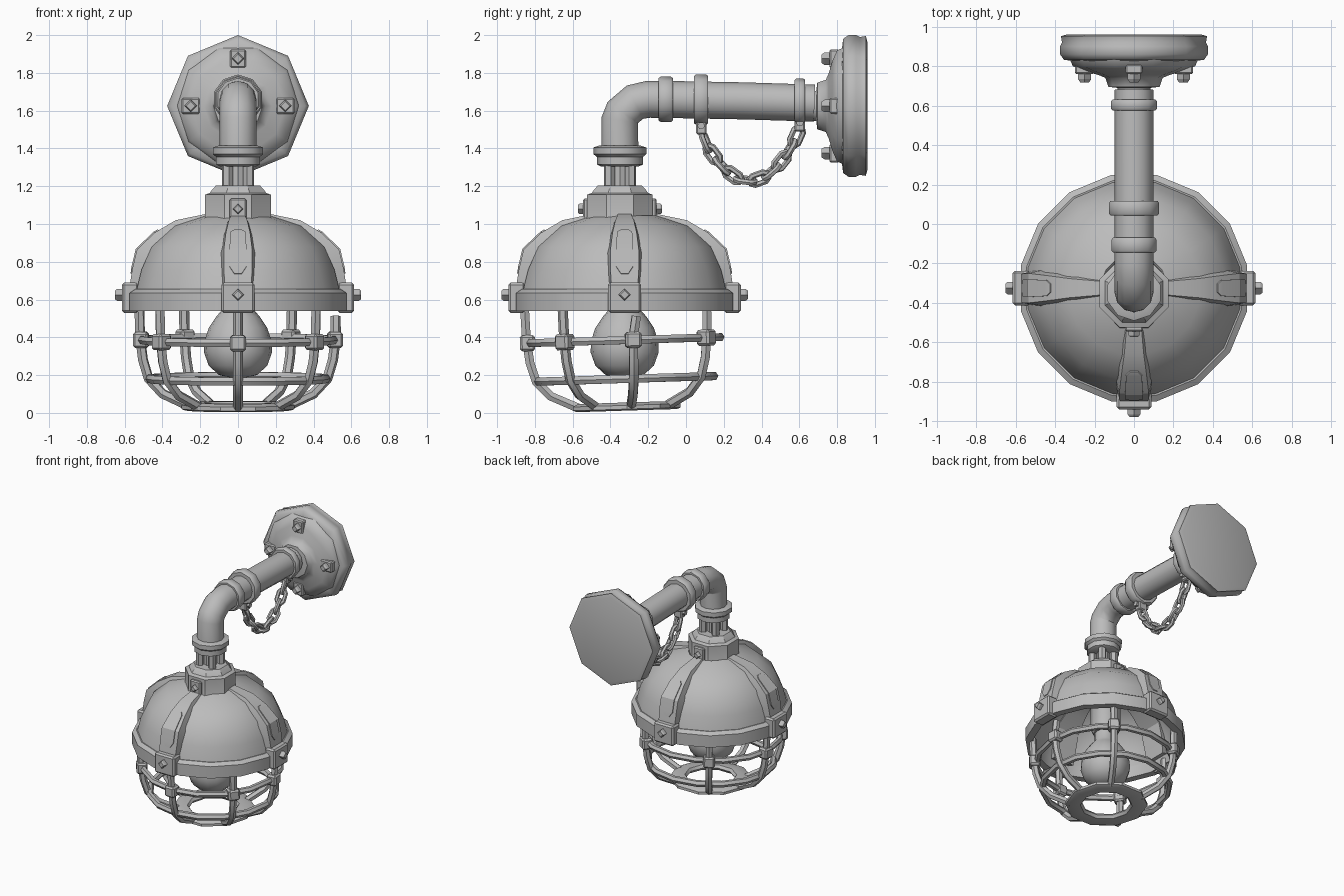
import bpy, bmesh, math
from mathutils import Matrix, Vector

if "Cube" in bpy.data.objects:
    bpy.data.objects.remove(bpy.data.objects["Cube"], do_unlink=True)

metal = bpy.data.materials.new("plain_grey")
metal.use_nodes = True
GREY = (0.5, 0.5, 0.5, 1)
metal.diffuse_color = GREY
metal.node_tree.nodes["Principled BSDF"].inputs["Base Color"].default_value = GREY

T = Matrix.Translation
def turn(deg, axis="Z"):
    return Matrix.Rotation(math.radians(deg), 4, axis)

ALONG_Y = turn(-90, "X")   # sends local z to +y
ALONG_X = turn(90, "Y")    # sends local z to +x


def finish(name, mesh, angle=40):
    mesh.materials.clear()
    mesh.materials.append(metal)
    mesh.shade_smooth()
    mesh.set_sharp_from_angle(angle=math.radians(angle))
    ob = bpy.data.objects.new(name, mesh)
    bpy.context.collection.objects.link(ob)
    return ob


def from_bmesh(name, bm, matrix, angle=40):
    bmesh.ops.transform(bm, matrix=matrix, verts=bm.verts)
    bmesh.ops.recalc_face_normals(bm, faces=bm.faces)
    mesh = bpy.data.meshes.new(name)
    bm.to_mesh(mesh)
    bm.free()
    return finish(name, mesh, angle)


def loft(name, rings, matrix=Matrix(), loop=False, angle=40):
    """Skin a list of equal rings; cap the ends unless the rings loop."""
    bm = bmesh.new()
    vs = [[bm.verts.new(p) for p in ring] for ring in rings]
    n = len(vs[0])
    for i in range(len(vs) if loop else len(vs) - 1):
        a, b = vs[i], vs[(i + 1) % len(vs)]
        for k in range(n):
            bm.faces.new((a[k], a[(k + 1) % n], b[(k + 1) % n], b[k]))
    if not loop:
        bm.faces.new(vs[0])
        bm.faces.new(vs[-1])
    return from_bmesh(name, bm, matrix, angle)


def lathe(name, profile, sides, matrix=Matrix(), flat=False, loop=False, angle=40):
    """Turn (radius, height) points; flat puts a side, not a corner, on the axes."""
    rings = []
    for r, z in profile:
        angs = [2 * math.pi * (k + 0.5 * flat) / sides for k in range(sides)]
        rings.append([(r * math.cos(a), r * math.sin(a), z) for a in angs])
    return loft(name, rings, matrix, loop, angle)


def box(name, size, matrix, bevel=0.008):
    bm = bmesh.new()
    bmesh.ops.create_cube(bm, size=1, matrix=Matrix.Diagonal((*size, 1)))
    bmesh.ops.bevel(bm, geom=bm.edges[:], offset=bevel, segments=1, affect="EDGES")
    return from_bmesh(name, bm, matrix, 25)


def tube(name, points, radius, matrix=Matrix(), cyclic=False, res=1):
    curve = bpy.data.curves.new(name, "CURVE")
    curve.dimensions = "3D"
    curve.bevel_depth, curve.bevel_resolution = radius, res
    curve.use_fill_caps = True
    sp = curve.splines.new("POLY")
    sp.points.add(len(points) - 1)
    for p, co in zip(sp.points, points):
        p.co = (*(matrix @ Vector(co)), 1)
    sp.use_cyclic_u = cyclic
    tmp = bpy.data.objects.new(name + "_path", curve)
    bpy.context.collection.objects.link(tmp)
    dg = bpy.context.evaluated_depsgraph_get()
    mesh = bpy.data.meshes.new_from_object(tmp.evaluated_get(dg))
    bpy.data.objects.remove(tmp, do_unlink=True)
    return finish(name, mesh, 50)


def bolt(name, matrix, r=0.035, h=0.05):
    lathe(name, [(r, 0), (r, h * 0.7), (r * 0.7, h)], 4, matrix, angle=20)


SHADE = T((0, -0.325, 0))
PIPE = T((0, -0.35, 0))

# Wall plate, its bolt tabs and bolts
WALL = T((0, 0, 1.625))
lathe("wall_flange", [(.08, .66), (.085, .69), (.13, .695), (.145, .74), (.18, .755), (.25, .775),
                      (.31, .8), (.325, .835)], 10, WALL @ ALONG_Y, angle=50)
lathe("wall_plate", [(.3, .825), (.355, .832), (.375, .86), (.375, .9), (.365, .92), (.37, .952), (.34, .96)],
      8, WALL @ ALONG_Y, angle=50)
for k in range(4):
    arm = WALL @ turn(90 * k, "Y")
    box("wall_tab", (.1, .05, .085), arm @ T((.25, .785, 0)))
    bolt("wall_bolt", arm @ T((.25, .77, 0)) @ turn(90, "X"), .033, .052)

# Bent pipe with clamp rings
tube("pipe", [(0, -.35, 1.34), (0, -.35, 1.55), (0, -.335, 1.59), (0, -.27, 1.645),
              (0, -.2, 1.66), (0, -.13, 1.66), (0, .3, 1.652), (0, .68, 1.64)], .098, res=4)
for y, w, r in ((-.107, .075, .12), (.08, .075, .133), (.603, .055, .123)):
    ring = [(r - .008, -w / 2), (r, -w / 2 + .01), (r, w / 2 - .01), (r - .008, w / 2)]
    lathe("pipe_ring", ring, 10, T((0, y, 1.66 - .02 * max(y, 0))) @ ALONG_Y, True)
for y, z in ((.08, 1.52), (.603, 1.535)):
    box("chain_tab", (.07, .055, .09), T((0, y, z)))
    tube("chain_pin", [(-.055, y, z), (.055, y, z)], .02)

# Chain: oval links along a sagging path, each turned a quarter
path = [Vector((0, y, z)) for y, z in ((.09, 1.47), (.11, 1.41), (.17, 1.33), (.25, 1.245), (.33, 1.22),
                                      (.42, 1.25), (.5, 1.32), (.56, 1.41), (.6, 1.50))]
lengths = [(b - a).length for a, b in zip(path, path[1:])]


def along(dist):
    for a, b, d in zip(path, path[1:], lengths):
        if dist <= d or b is path[-1]:
            return a.lerp(b, dist / d)
        dist -= d


LINKS = 10
step = sum(lengths) / LINKS
for i in range(LINKS):
    p, q = along(step * i), along(step * (i + 1))
    rot = (q - p).to_track_quat("X", "Z").to_matrix().to_4x4()
    oval = [(.05 * sx, .027 * sy, 0) for sx, sy in
            ((1, .5), (.6, 1), (-.6, 1), (-1, .5), (-1, -.5), (-.6, -1), (.6, -1), (1, -.5))]
    tube("chain_link", oval, .016, T((p + q) / 2) @ rot @ turn(90 * (i % 2) + 20, "X"), True)

# Pipe end fitting, thin rods and neck collar
lathe("pipe_fitting", [(.1, 1.305), (.122, 1.315), (.122, 1.355), (.14, 1.37), (.14, 1.405), (.11, 1.415)],
      10, PIPE, True)
lathe("neck_core", [(.05, 1.17), (.05, 1.33)], 8, PIPE)
for k in range(4):
    lathe("neck_rod", [(.03, 1.17), (.03, 1.33)], 6, PIPE @ turn(90 * k + 45) @ T((.078, 0, 0)))
lathe("neck_collar", [(.2, 1.0), (.188, 1.04), (.188, 1.155), (.16, 1.165), (.15, 1.18), (.125, 1.205), (.08, 1.205)],
      8, PIPE, True, angle=30)
for side in (-90, 90):
    neck = PIPE @ turn(side)
    box("collar_block", (.05, .09, .11), neck @ T((.17, 0, 1.08)))
    bolt("collar_bolt", neck @ T((.193, 0, 1.08)) @ ALONG_X, .028, .03)

# Hollow dome shade and its rim
outer = [(.55, .64), (.52, .76), (.465, .88), (.34, .99), (.17, 1.045)]
inner = [(r - .025, z - .025) for r, z in reversed(outer)]
lathe("shade_dome", outer + inner, 16, SHADE, True, loop=True)
lathe("shade_rim", [(.585, .54), (.585, .635), (.555, .655), (.52, .65), (.53, .54)], 16, SHADE, True, loop=True, angle=30)

# Four straps with raised panels, end blocks and bolts
strap = [(.16, 1.055, .045), (.33, 1.02, .065), (.44, .955, .085), (.535, .865, .1), (.56, .76, .1), (.58, .63, .09)]
panel = [(.42, .967, .02), (.44, .955, .04), (.535, .865, .045), (.557, .773, .045), (.563, .735, .02)]
for k in range(4):
    arm = SHADE @ turn(90 * k)
    rings = [[(r, -w * .75, z), (r, w * .75, z), (r - .11, w, z - .03), (r - .11, -w, z - .03)]
             for r, z, w in strap]
    loft("shade_strap", rings, arm, angle=25)
    rings = [[(r + .006, -w, z + .004), (r + .006, w, z + .004), (r - .01, w, z - .005), (r - .01, -w, z - .005)]
             for r, z, w in panel]
    loft("strap_panel", rings, arm, angle=25)
    box("rim_block", (.09, .175, .16), arm @ T((.57, 0, .61)), .012)
    bolt("rim_bolt", arm @ T((.612, 0, .625)) @ ALONG_X, .032, .04)

# Bulb with its socket
lathe("bulb", [(.03, .185), (.1, .2), (.155, .25), (.18, .32), (.178, .38), (.155, .45), (.115, .51), (.08, .55), (.075, .64)],
      16, SHADE, angle=60)
lathe("bulb_socket", [(.09, .62), (.11, .66), (.11, .85), (.15, .9), (.15, 1.03)], 10, SHADE)

# Slightly tilted wire cage; the left bar is snapped below the rim, the back one is missing
CAGE = SHADE @ T((0, 0, .4)) @ turn(1.8, "X") @ T((0, 0, -.4))
def hoop(radius, z):
    return [(radius * math.cos(a), radius * math.sin(a), z) for a in (math.pi * k / 8 for k in range(16))]

tube("cage_upper_ring", hoop(.505, .385), .024, CAGE, True)
tube("cage_lower_ring", hoop(.465, .18), .025, CAGE, True)
for ang in (-90, -38, 5, 57, 123, 175, 218):
    arm = CAGE @ turn(ang)
    top = (.52, .02, .51) if ang == 5 else (.525, 0, .58)
    tube("cage_bar", [top, (.52, 0, .4), (.505, 0, .28), (.475, 0, .18), (.4, 0, .1), (.26, 0, .035)], .027, arm)
    box("cage_clamp", (.08, .085, .085), arm @ T((.515, 0, .385)), .012)
lathe("cage_bottom_ring", [(.3, .02), (.3, .04), (.27, .055), (.19, .055), (.175, .035), (.19, .014), (.28, .012)],
      10, CAGE, loop=True, angle=35)
